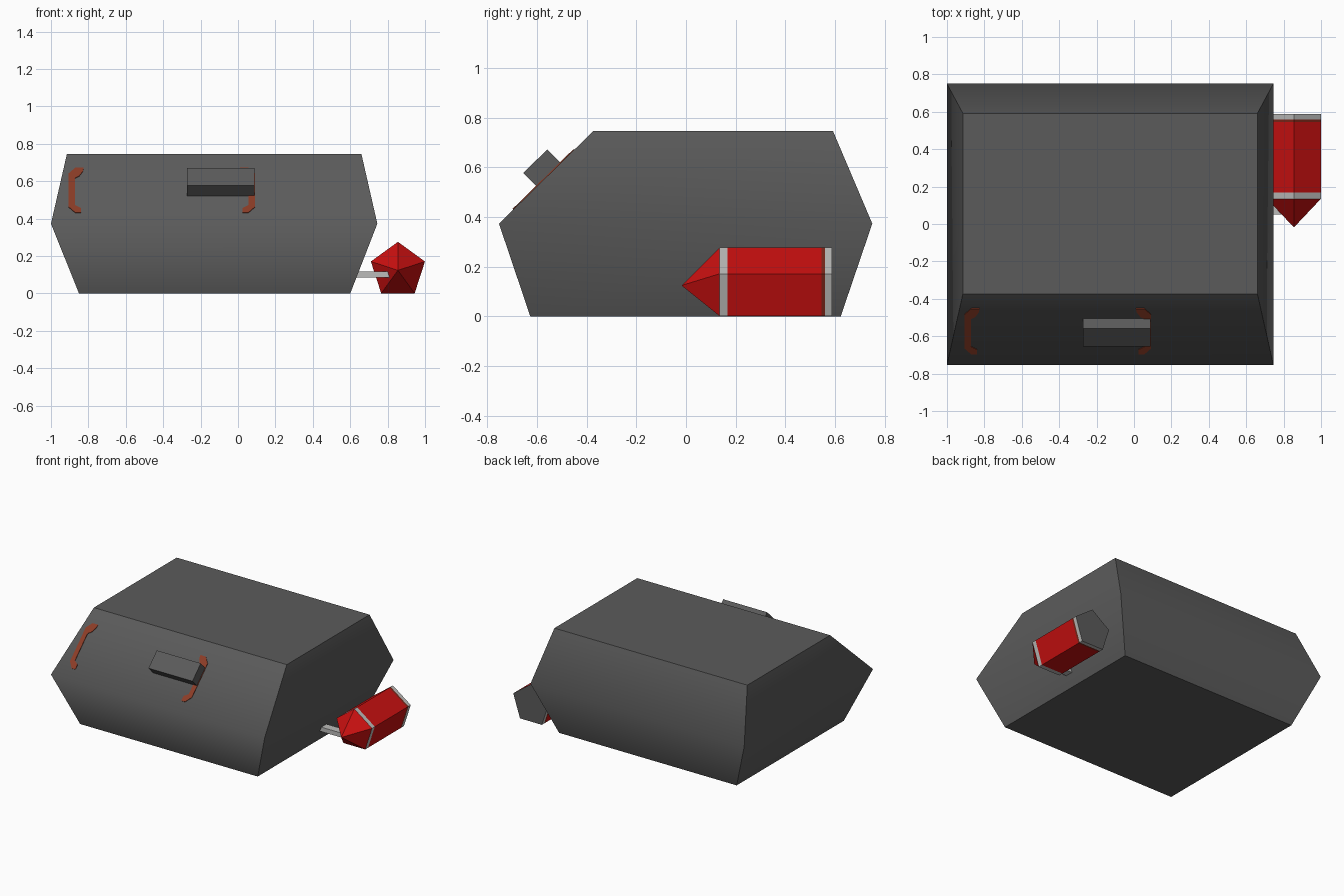
import bpy, bmesh, math
from mathutils import Vector

if "Cube" in bpy.data.objects:
    bpy.data.objects.remove(bpy.data.objects["Cube"])


def mat(name, r, g, b):
    m = bpy.data.materials.new(name)
    m.diffuse_color = (r, g, b, 1)
    m.use_nodes = True
    m.node_tree.nodes["Principled BSDF"].inputs["Base Color"].default_value = m.diffuse_color
    return m


DARK = mat("dark_grey", 0.105, 0.105, 0.105)
RED = mat("red", 0.58, 0.005, 0.005)
LIGHT = mat("light_grey", 0.50, 0.50, 0.49)
BROWN = mat("red_brown", 0.20, 0.02, 0.01)
RUST = mat("rust", 0.26, 0.045, 0.02)


def make(name, bm, mats):
    bmesh.ops.recalc_face_normals(bm, faces=bm.faces)
    me = bpy.data.meshes.new(name)
    bm.to_mesh(me)
    bm.free()
    for m in mats:
        me.materials.append(m)
    ob = bpy.data.objects.new(name, me)
    bpy.context.collection.objects.link(ob)
    return ob


def loft(bm, rings, colours=None, caps=(True, True)):
    """Skin a list of equal-length rings, one colour index per span."""
    rows = [[bm.verts.new(p) for p in r] for r in rings]
    n = len(rows[0])
    for k, (a, b) in enumerate(zip(rows, rows[1:])):
        for i in range(n):
            f = bm.faces.new((a[i], a[(i + 1) % n], b[(i + 1) % n], b[i]))
            f.material_index = colours[k] if colours else 0
    if caps[0]:
        bm.faces.new(rows[0])
    if caps[1]:
        bm.faces.new(rows[-1])
    return rows


def rect(x0, x1, y0, y1, z):
    return [(x0, y0, z), (x1, y0, z), (x1, y1, z), (x0, y1, z)]


# body: three stacked rectangles, soft only across the waist
bm = bmesh.new()
loft(bm, [rect(-0.85, 0.60, -0.627, 0.623, 0),
          rect(-1.0, 0.745, -0.753, 0.75, 0.373),
          rect(-0.915, 0.66, -0.374, 0.592, 0.745)])
for f in bm.faces:
    f.smooth = True
for e in bm.edges:
    e.smooth = all(abs(v.co.z - 0.373) < 0.01 for v in e.verts)
make("body", bm, [DARK])

# frame of the sloping front panel
up = Vector((0, 0.379, 0.372)).normalized()
out = Vector((0, -up.z, up.y))


def on_slope(x, z, lift):
    return Vector((x, -0.753 + (z - 0.373) * 0.379 / 0.372, z)) + out * lift


# latch block standing on the sloping panel
bm = bmesh.new()
rings = []
for lift in (-0.02, 0.077):
    rings.append([on_slope(x, z, lift) for x, z in
                  ((-0.272, 0.522), (0.087, 0.522), (0.087, 0.617), (-0.272, 0.617))])
loft(bm, rings)
make("latch_block", bm, [DARK])

# painted brackets, mirrored left and right
outer = [(-.825, .67), (-.87, .67), (-.905, .64), (-.905, .46), (-.87, .43), (-.84, .43)]
inner = [(-.83, .65), (-.85, .625), (-.872, .615), (-.872, .47), (-.86, .465), (-.84, .455)]
for name, place in (("left_bracket", lambda x: x), ("right_bracket", lambda x: -0.815 - x)):
    bm = bmesh.new()
    rows = []
    for (xo, zo), (xi, zi) in zip(outer, inner):
        rows.append([on_slope(place(xo), zo, -0.003), on_slope(place(xi), zi, -0.003),
                     on_slope(place(xi), zi, 0.004), on_slope(place(xo), zo, 0.004)])
    loft(bm, rows)
    make(name, bm, [RUST])

# five-sided canister with banded ends and a pointed nose
CX, CZ, R = 0.855, 0.124, 0.152


def pentagon(y):
    return [(CX + R * math.sin(i * math.tau / 5), y, CZ + R * math.cos(i * math.tau / 5))
            for i in range(5)]


bm = bmesh.new()
rows = loft(bm, [pentagon(y) for y in (0.135, 0.168, 0.545, 0.56, 0.587)],
            [1, 0, 2, 1], caps=(False, False))
end = bm.faces.new(rows[-1])
end.material_index = 3
tip = bm.verts.new((CX, -0.018, CZ))
for i in range(5):
    bm.faces.new((rows[0][i], rows[0][(i + 1) % 5], tip))
make("canister", bm, [RED, LIGHT, BROWN, DARK])

# flat bar joining the canister to the body
bm = bmesh.new()
loft(bm, [rect(0.60, 0.84, 0.05, 0.11, z) for z in (0.085, 0.118)])
make("connecting_bar", bm, [LIGHT])
